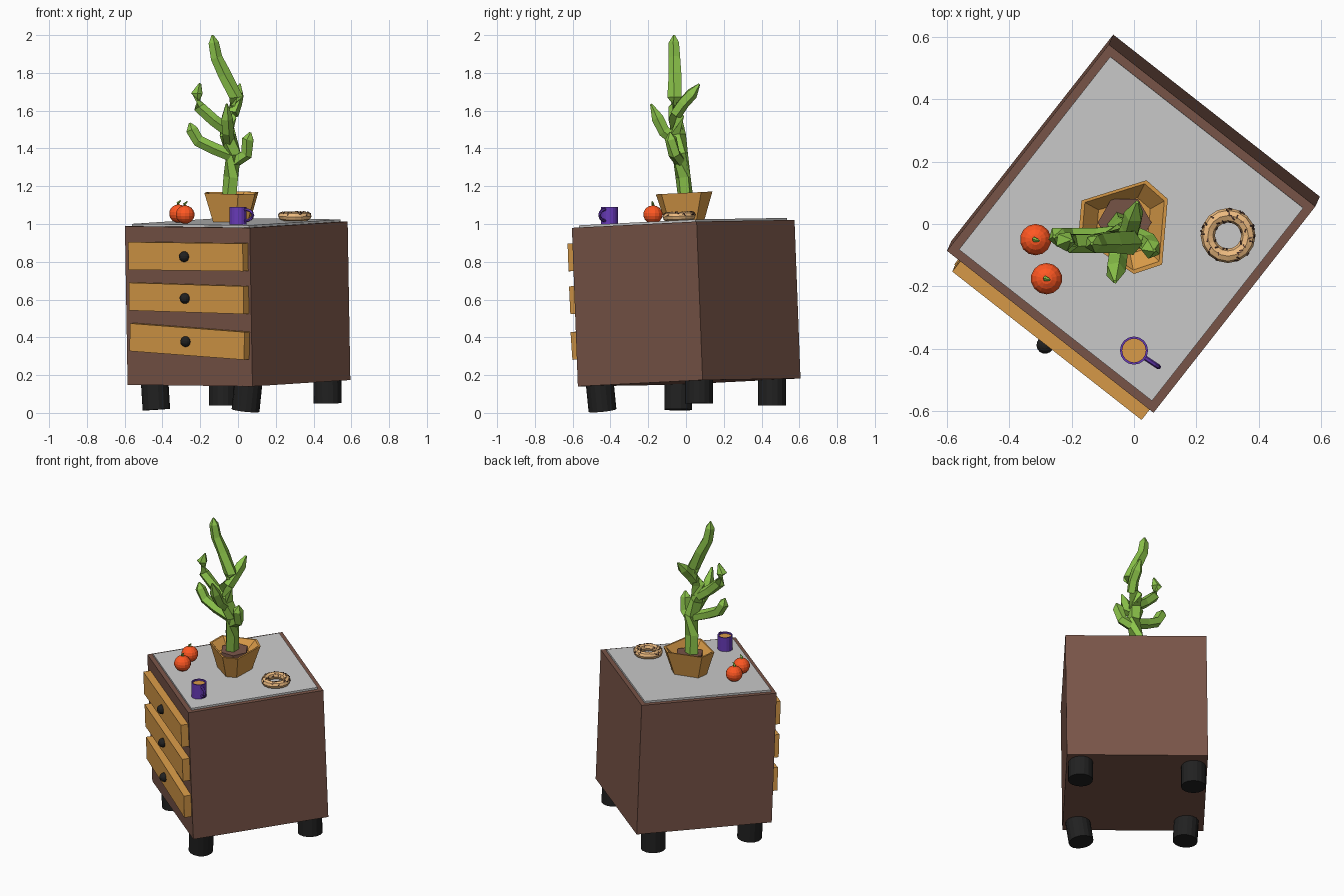
import bpy, bmesh, math, random
from mathutils import Vector, Matrix

random.seed(4)
if "Cube" in bpy.data.objects:
    bpy.data.objects.remove(bpy.data.objects["Cube"])


def material(name, hex_code):
    def linear(c):
        return c / 12.92 if c < 0.04 else ((c + 0.055) / 1.055) ** 2.4
    rgba = [linear(int(hex_code[i:i + 2], 16) / 255) for i in (0, 2, 4)] + [1]
    m = bpy.data.materials.new(name)
    m.use_nodes = True
    m.diffuse_color = rgba
    m.node_tree.nodes["Principled BSDF"].inputs["Base Color"].default_value = rgba
    return m


BROWN = material("dark_wood", "795548")
WOOD = material("light_wood", "D99B48")
BLACK = material("black", "212121")
GREEN = material("plant_green", "8BC34A")
RED = material("tomato_red", "FF5722")
PURPLE = material("purple", "673AB7")
DOUGH = material("dough", "EDBB80")
SPRINKLE = material("sprinkle_brown", "5D4037")


def finish(name, bm, mat=None, matrix=Matrix()):
    bmesh.ops.recalc_face_normals(bm, faces=bm.faces)
    mesh = bpy.data.meshes.new(name)
    bm.to_mesh(mesh)
    bm.free()
    ob = bpy.data.objects.new(name, mesh)
    bpy.context.collection.objects.link(ob)
    ob.matrix_world = matrix
    if mat:
        mesh.materials.append(mat)
    return ob


def box(name, size, mat, matrix):
    bm = bmesh.new()
    bmesh.ops.create_cube(bm, size=1, matrix=Matrix.Diagonal((*size, 1)))
    return finish(name, bm, mat, matrix)


def ball(name, radius, mat, matrix, squash=1.0):
    bm = bmesh.new()
    bmesh.ops.create_uvsphere(bm, u_segments=14, v_segments=9, radius=radius,
                              matrix=Matrix.Diagonal((1, 1, squash, 1)))
    return finish(name, bm, mat, matrix)


def loft(name, rings, mat, cap_start=True, cap_end=True):
    """Skin a list of rings that share a point count."""
    bm = bmesh.new()
    loops = [[bm.verts.new(p) for p in ring] for ring in rings]
    n = len(loops[0])
    for a, b in zip(loops, loops[1:]):
        for i in range(n):
            j = (i + 1) % n
            bm.faces.new((a[i], a[j], b[j], b[i]))
    if cap_start:
        bm.faces.new(loops[0])
    if cap_end:
        bm.faces.new(loops[-1])
    return finish(name, bm, mat)


def circle(centre, radius, sides, direction=(0, 0, 1)):
    q = Vector(direction).to_track_quat('Z', 'Y')
    return [Vector(centre) + q @ Vector((radius * math.cos(a), radius * math.sin(a), 0))
            for a in (math.tau * i / sides for i in range(sides))]


def tube(name, points, radii, sides, mat):
    pts = [Vector(p) for p in points]
    last = len(pts) - 1
    rings = [circle(p, r, sides, pts[min(i + 1, last)] - pts[max(i - 1, 0)])
             for i, (p, r) in enumerate(zip(pts, radii))]
    return loft(name, rings, mat)


# Leaning cabinet: everything fixed to it shares one frame
ex = Vector((0.787, -0.617, -0.01)).normalized()
ez = Vector((-0.019, -0.036, 1))
ez = (ez - ex * ez.dot(ex)).normalized()
ey = ez.cross(ex)
CABINET = Matrix.Translation((-0.002, 0.001, 0.581)) @ Matrix((ex, ey, ez)).transposed().to_4x4()
S = 0.84


def on_cabinet(x, y, z, roll=0):
    return CABINET @ Matrix.Translation((x, y, z)) @ Matrix.Rotation(roll, 4, 'Y')


box("cabinet_body", (S, S, S), BROWN, CABINET)
box("cabinet_top", (0.785, 0.785, 0.024), None, on_cabinet(0, 0, S / 2))

# Crooked drawers with round knobs
for i, (z, roll) in enumerate([(0.265, 0.0), (0.044, 0.015), (-0.185, 0.05)]):
    box(f"drawer_{i + 1}", (0.77, 0.09, 0.147), WOOD, on_cabinet(0.02, -S / 2, z, roll))
    ball(f"knob_{i + 1}", 0.028, BLACK, on_cabinet(0.015, -S / 2 - 0.05, z))

# Splayed legs
legs = {
    "front_leg": ((0.058, -0.46, 0.19), (0.04, -0.442, 0.013)),
    "left_leg": ((-0.443, -0.04, 0.19), (-0.432, -0.042, 0.017)),
    "right_leg": ((0.472, 0.07, 0.22), (0.475, 0.07, 0.05)),
    "back_leg": ((-0.08, 0.455, 0.22), (-0.08, 0.455, 0.04)),
}
for name, ends in legs.items():
    tube(name, ends, (0.074, 0.074), 16, BLACK)

# Irregular six-sided pot and its soil
rim = [(0.04, 0.14), (0.108, 0.08), (0.09, -0.13), (0, -0.16), (-0.178, -0.04), (-0.168, 0.075)]
mid = Vector((-0.032, 0))


def pot_ring(scale, z):
    return [((mid.x + (x - mid.x) * scale), y * scale, z + 0.05 * y * scale) for x, y in rim]


loft("pot", [pot_ring(0.68, 1.01), pot_ring(1, 1.165), pot_ring(0.92, 1.165),
             pot_ring(0.6, 1.115)], WOOD)
loft("soil", [circle((-0.03, 0.005, 1.1), 0.086, 6, (0, -0.05, 1)),
              circle((-0.03, 0.005, 1.14), 0.086, 6, (0, -0.05, 1))], BROWN)

# Branching plant: a bent stem and five arms with pointed tips
stem = [(-0.045, 0, 1.12), (-0.035, -0.015, 1.25), (-0.02, -0.03, 1.37), (-0.055, -0.045, 1.47),
        (-0.05, -0.05, 1.57), (-0.012, -0.06, 1.67), (-0.07, -0.055, 1.79),
        (-0.115, -0.06, 1.88), (-0.13, -0.063, 1.96), (-0.135, -0.063, 2.0)]
tube("plant_stem", stem, (0.042, 0.042, 0.043, 0.045, 0.042, 0.04, 0.037, 0.033, 0.029, 0.005), 5, GREEN)
arms = {
    "right": [(-0.02, -0.03, 1.33), (0.045, -0.06, 1.37), (0.055, -0.08, 1.45), (0.065, -0.085, 1.485)],
    "lower_left": [(-0.03, -0.03, 1.36), (-0.13, -0.04, 1.4), (-0.21, -0.04, 1.44),
                   (-0.245, -0.04, 1.5), (-0.255, -0.04, 1.535)],
    "upper_left": [(-0.05, -0.045, 1.49), (-0.13, -0.06, 1.55), (-0.205, -0.06, 1.62),
                   (-0.22, -0.055, 1.69), (-0.2, -0.055, 1.745)],
    "front": [(-0.05, -0.04, 1.43), (-0.055, -0.115, 1.49), (-0.06, -0.15, 1.56), (-0.06, -0.185, 1.635)],
    "back": [(-0.03, -0.055, 1.58), (-0.01, -0.015, 1.64), (0, 0.03, 1.69), (0.01, 0.07, 1.74)],
}
for name, path in arms.items():
    tube(f"plant_arm_{name}", path, [0.033] * (len(path) - 1) + [0.006], 5, GREEN)

# Tomatoes with small stalks
for i, (x, y, z) in enumerate([(-0.315, -0.05, 1.055), (-0.28, -0.175, 1.05)]):
    ball(f"tomato_{i + 1}", 0.051, RED, Matrix.Translation((x, y, z)), 0.95)
    tube(f"tomato_stalk_{i + 1}", [(x, y, z + 0.04), (x - 0.004, y, z + 0.055), (x + 0.012, y - 0.004, z + 0.07)],
         (0.014, 0.008, 0.003), 4, GREEN)

# Mug, drink and handle
mx, my = 0, -0.405
loft("mug", [circle((mx, my, z), r, 16) for z, r in
             ((0.997, 0.045), (1.09, 0.045), (1.09, 0.038), (1.01, 0.038))], PURPLE)
loft("drink", [circle((mx, my, z), 0.0385, 16) for z in (1.06, 1.08)], WOOD)
out = Vector((0.83, -0.55, 0))
loop = [Vector((mx, my, 1.047)) + out * (0.04 + 0.055 * math.cos(a)) + Vector((0, 0, 0.03 * math.sin(a)))
        for a in (math.pi * (k / 8 - 0.5) for k in range(9))]
tube("mug_handle", loop, [0.008] * 9, 6, PURPLE)

# Ring cake and scattered sprinkles
CAKE = Matrix.Translation((0.301, -0.037, 1.041)) @ Matrix.Rotation(0.035, 4, 'X')
R, r = 0.065, 0.023
bm = bmesh.new()
rows = [[bm.verts.new(((R + r * math.cos(v)) * math.cos(u), (R + r * math.cos(v)) * math.sin(u), r * math.sin(v)))
         for v in (math.tau * j / 8 for j in range(8))] for u in (math.tau * i / 16 for i in range(16))]
for i, row in enumerate(rows):
    after = rows[(i + 1) % 16]
    for j in range(8):
        bm.faces.new((row[j], after[j], after[(j + 1) % 8], row[(j + 1) % 8]))
finish("ring_cake", bm, DOUGH, CAKE)

bm = bmesh.new()
for k in range(46):
    u, v = random.uniform(0, math.tau), random.uniform(0.1, 3.0)
    ring = R + r * math.cos(v)
    place = (Matrix.Translation((ring * math.cos(u), ring * math.sin(u), r * math.sin(v)))
             @ Matrix.Rotation(u, 4, 'Z') @ Matrix.Rotation(math.pi / 2 - v, 4, 'Y')
             @ Matrix.Rotation(random.uniform(0, math.pi), 4, 'Z'))
    bmesh.ops.create_cube(bm, size=1, matrix=place @ Matrix.Diagonal((0.011, 0.004, 0.004, 1)))
finish("sprinkles", bm, SPRINKLE, CAKE)
